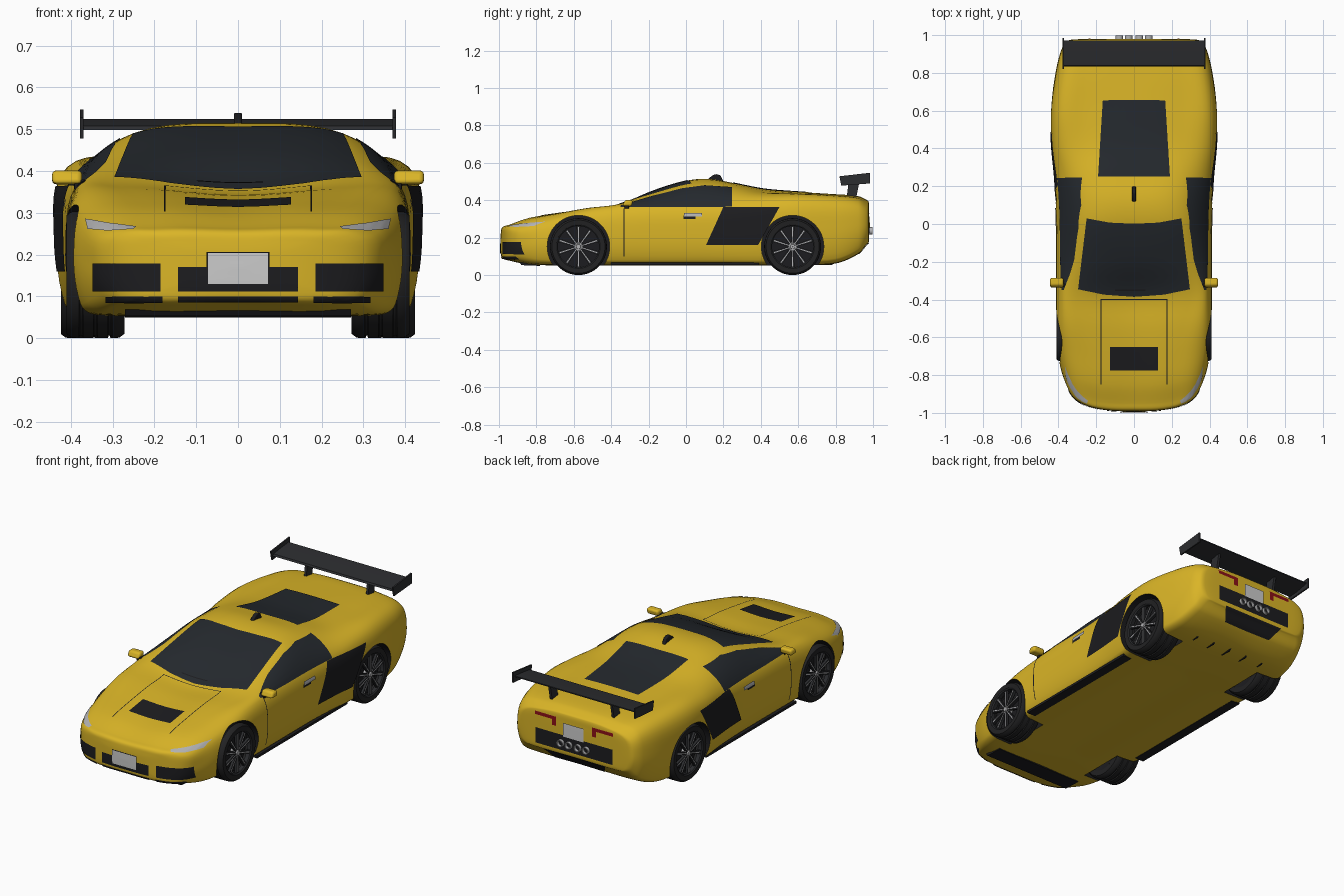
import bpy, bmesh, math
from mathutils import Vector as V
from mathutils.bvhtree import BVHTree
from mathutils.geometry import interpolate_bezier

if "Cube" in bpy.data.objects:
    bpy.data.objects.remove(bpy.data.objects["Cube"])


def mat(name, r, g, b):
    m = bpy.data.materials.new(name)
    m.diffuse_color = (r, g, b, 1)
    m.use_nodes = True
    m.node_tree.nodes["Principled BSDF"].inputs["Base Color"].default_value = m.diffuse_color
    return m


YELLOW = mat("yellow_paint", .70, .46, .02)
GLASS = mat("dark_glass", .018, .022, .027)
BLACK = mat("black_trim", .012, .012, .014)
CARBON = mat("wing_black", .025, .026, .029)
RUBBER = mat("rubber", .016, .016, .017)
SILVER = mat("silver", .45, .45, .46)
PLATE = mat("plate_grey", .6, .6, .6)
RED = mat("red_lens", .25, .005, .008)


def obj(name, verts, faces, m, mirror=False, bevel=0, recalc=True):
    me = bpy.data.meshes.new(name)
    me.from_pydata([tuple(v) for v in verts], [], faces)
    if recalc:
        bm = bmesh.new()
        bm.from_mesh(me)
        bmesh.ops.recalc_face_normals(bm, faces=bm.faces)
        bm.to_mesh(me)
        bm.free()
    me.materials.append(m)
    o = bpy.data.objects.new(name, me)
    bpy.context.collection.objects.link(o)
    if bevel:
        b = o.modifiers.new("bevel", 'BEVEL')
        b.width, b.segments = bevel, 3
    if mirror:
        o.modifiers.new("mirror", 'MIRROR')
    return o


def spline(p, n, closed=False):
    N = len(p)
    at = (lambda i: p[i % N]) if closed else (lambda i: p[max(0, min(N - 1, i))])
    tan = lambda i: (at(i + 1) - at(i - 1)).normalized()
    out = []
    for i in range(N if closed else N - 1):
        a, b = at(i), at(i + 1)
        d = (b - a).length / 3
        out += interpolate_bezier(a, a + tan(i) * d, b - tan(i + 1) * d, b, n + 1)[:-1]
    return out if closed else out + [p[-1]]


def prism(name, pts, x0, x1, m, mirror=False, bevel=0):
    n = len(pts)
    verts = [(x, y, z) for x in (x0, x1) for y, z in pts]
    faces = [tuple(range(n)), tuple(range(n, 2 * n))]
    faces += [(i, (i + 1) % n, n + (i + 1) % n, n + i) for i in range(n)]
    return obj(name, verts, faces, m, mirror, bevel)


def lathe(name, prof, c, m, axis='x', mirror=False, seg=48):
    verts, n = [], len(prof)
    for k in range(seg):
        a = 2 * math.pi * k / seg
        for r, t in prof:
            u, w = c[0] + r * math.cos(a), c[1] + r * math.sin(a)
            verts.append((t, u, w) if axis == 'x' else (u, t, w))
    faces = [(k * n + i, k * n + i + 1, (k + 1) % seg * n + i + 1, (k + 1) % seg * n + i)
             for k in range(seg) for i in range(n - 1)]
    return obj(name, verts, faces, m, mirror)


# Body stations: y, z bottom, max half width and z, shoulder x z, roof edge x z, z top
ST = [(-.95, .08, .345, .17, .33, .25, .2, .268, .265),
      (-.85, .06, .385, .19, .35, .28, .2, .303, .297),
      (-.70, .055, .405, .21, .37, .31, .22, .330, .322),
      (-.55, .055, .413, .22, .38, .338, .25, .353, .340),
      (-.38, .055, .413, .22, .386, .355, .30, .375, .355),
      (-.20, .055, .412, .22, .389, .362, .285, .425, .440),
      (0, .055, .412, .22, .39, .365, .26, .48, .503),
      (.12, .055, .413, .22, .392, .37, .25, .49, .514),
      (.25, .055, .42, .23, .397, .38, .25, .475, .492),
      (.42, .055, .436, .25, .407, .40, .24, .447, .46),
      (.60, .055, .44, .25, .407, .41, .25, .435, .445),
      (.80, .065, .415, .26, .382, .40, .24, .427, .432),
      (.92, .115, .385, .27, .352, .385, .22, .415, .422),
      (.965, .165, .358, .27, .33, .36, .2, .395, .402)]


def station(s):
    y, zb, wm, zm, ws, zs, wr, zr, zt = s
    half = [(0, zb), (.84 * wm, zb), (.95 * wm, zb + .025), (wm, zm), (ws, zs), (wr, zr), (0, zt)]
    return [V((x, y, z)) for x, z in half + [(-x, z) for x, z in half[5:0:-1]]]


def cap(ring, s, y, zc):
    return [V((p.x * s, y, zc + (p.z - zc) * s)) for p in ring]


rings = [station(s) for s in ST]
F, R = rings[0], rings[-1]
rings = ([cap(F, s, y, .17) for s, y in ((.05, -.992), (.6, -.99), (.88, -.982))] + rings +
         [cap(R, s, y, .28) for s, y in ((.92, .976), (.6, .979), (.05, .98))])
rails = [spline(list(r), 5) for r in zip(*rings)]
loops = [spline(list(r), 6, True) for r in zip(*rails)]
n = len(loops[0])
# nose is bowed in plan
verts = [V((p.x, p.y + 1.7 * abs(p.x) ** 3 * max(0, min(1, (-.5 - p.y) / .45)), p.z))
         for l in loops for p in l]
faces = [(i * n + j, i * n + (j + 1) % n, (i + 1) * n + (j + 1) % n, (i + 1) * n + j)
         for i in range(len(loops) - 1) for j in range(n)]
faces += [tuple(range(n)), tuple(range(len(verts) - n, len(verts)))]
body = obj("body", verts, faces, YELLOW)
bvh = BVHTree.FromPolygons(verts, faces)

# Wheel wells
WY, WZ = (-.575, .57), .152
for wy in WY:
    for sx in (1, -1):
        prof = [(.0001, .255 * sx), (.167, .255 * sx), (.167, .5 * sx), (.0001, .5 * sx)]
        cut = lathe("well_cutter", prof, (wy, WZ), BLACK)
        bm = bmesh.new()
        bm.from_mesh(cut.data)
        bmesh.ops.remove_doubles(bm, verts=bm.verts, dist=.001)
        bmesh.ops.recalc_face_normals(bm, faces=bm.faces)
        bm.to_mesh(cut.data)
        bm.free()
        b = body.modifiers.new("well", 'BOOLEAN')
        b.operation, b.solver, b.object = 'DIFFERENCE', 'EXACT', cut
        b.material_mode = 'TRANSFER'
        bpy.context.view_layer.objects.active = body
        bpy.ops.object.modifier_apply(modifier=b.name)
        bpy.data.objects.remove(cut)


# Panels laid on the body by projecting a strip between two edges
CAST = {'x': lambda a, b: (V((2, a, b)), V((-1, 0, 0))), 'z': lambda a, b: (V((a, b, 2)), V((0, 0, -1))),
        'front': lambda a, b: (V((a, -2, b)), V((0, 1, 0))), 'rear': lambda a, b: (V((a, 2, b)), V((0, -1, 0)))}


def sample(pts, t):
    f = t * (len(pts) - 1)
    i = min(int(f), len(pts) - 2)
    return V(pts[i]).lerp(V(pts[i + 1]), f - i)


def panel(name, A, B, side, m, mirror=False, lift=.003, nu=24, nv=12):
    verts = []
    for i in range(nu + 1):
        a, b = sample(A, i / nu), sample(B, i / nu)
        for j in range(nv + 1):
            o, d = CAST[side](*a.lerp(b, j / nv))
            p, nor, _, _ = bvh.ray_cast(o, d)
            if p is None:
                p, nor, _, _ = bvh.find_nearest(o + d * 1.1)
            verts.append(p + (nor if nor.dot(d) < 0 else -nor) * lift)
    w = nv + 1
    faces = [(i * w + j, i * w + j + 1, (i + 1) * w + j + 1, (i + 1) * w + j)
             for i in range(nu) for j in range(nv)]
    ob = obj(name, verts, faces, m, mirror, recalc=False)
    if sum(f.normal.dot(d) for f in ob.data.polygons) > 0:
        ob.data.flip_normals()
    return ob


def rect(name, a0, a1, b0, b1, side, m, mirror=False, **k):
    return panel(name, [(a0, b0), (a1, b0)], [(a0, b1), (a1, b1)], side, m, mirror, **k)


# Glass
panel("windscreen", [(-.296, -.345), (-.16, -.373), (0, -.385), (.16, -.373), (.296, -.345)],
      [(-.25, .03), (-.13, .008), (0, .002), (.13, .008), (.25, .03)], 'z', GLASS)
panel("side_window", [(-.35, .37), (-.19, .418), (-.02, .462), (.1, .478), (.245, .468)],
      [(-.35, .362), (.245, .364)], 'x', GLASS, True)
panel("rear_window", [(-.19, .25), (.19, .25)], [(-.165, .655), (.165, .655)], 'z', GLASS)
rect("wiper", -.1, .06, -.352, -.346, 'z', BLACK, lift=.006)
# Bonnet and doors
rect("bonnet_vent", -.127, .127, -.775, -.65, 'z', BLACK)
rect("bonnet_seam_side", .173, .177, -.85, -.4, 'z', BLACK, True, lift=.0015)
rect("bonnet_seam_back", -.177, .177, -.402, -.398, 'z', BLACK, lift=.0015)
rect("door_seam", -.333, -.328, .10, .355, 'x', BLACK, True, lift=.0015)
panel("side_intake", [(.107, .16), (.2, .363)], [(.385, .16), (.5, .363)], 'x', BLACK, True, lift=.004)
rect("door_handle", -.01, .085, .312, .33, 'x', SILVER, True, lift=.008)
rect("door_handle_recess", -.014, .05, .3, .318, 'x', BLACK, True, lift=.004)
# Nose
rect("centre_grille", -.143, .143, .112, .17, 'front', BLACK)
rect("corner_intake", .185, .345, .112, .178, 'front', BLACK, True)
rect("fog_slot", .18, .315, .086, .1, 'front', BLACK, True)
rect("lower_grille", -.143, .143, .088, .1, 'front', BLACK)
panel("headlight", [(.243, .265), (.31, .274), (.364, .284)],
      [(.25, .259), (.31, .255), (.358, .26)], 'front', SILVER, True)
rect("front_plate", -.072, .072, .13, .203, 'front', PLATE, lift=.008)
rect("front_plate_frame", -.075, .075, .127, .206, 'front', BLACK, lift=.006)
# Tail
rect("tail_light_bar", .11, .24, .352, .37, 'rear', RED, True)
rect("tail_light_drop", .11, .135, .32, .352, 'rear', RED, True)
rect("exhaust_panel", -.235, .235, .195, .28, 'rear', BLACK)
panel("diffuser_panel", [(-.19, .175), (.19, .175)], [(-.15, .115), (.15, .115)], 'rear', BLACK)
rect("rear_plate", -.063, .063, .275, .35, 'rear', PLATE, lift=.007)
for x in (-.078, -.028, .028, .078):
    lathe("exhaust_pipe", [(.015, .97), (.015, .998), (.02, .998), (.02, .97)],
          (x, .236), SILVER, 'y', seg=20)
for x in (-.22, -.11, 0, .11, .22):
    prism("diffuser_fin", [(.72, .056), (.78, .054), (.81, .075), (.72, .075)], x - .004, x + .004, BLACK)
prism("sill_trim", [(-.4, .053), (.39, .053), (.39, .066), (-.4, .066)], .345, .398, BLACK, True)
prism("front_splitter", [(-.88, .053), (-.78, .049), (-.78, .066), (-.89, .068)], -.27, .27, BLACK)

# Mirrors and roof fin
prism("door_mirror", [(-.34, .37), (-.29, .367), (-.284, .4), (-.325, .402)], .373, .445, YELLOW, True, .011)
prism("mirror_arm", [(-.33, .355), (-.305, .355), (-.305, .38), (-.33, .38)], .365, .392, BLACK, True, .003)
prism("roof_fin", [(.11, .508), (.145, .535), (.165, .54), (.185, .532), (.2, .5)], -.01, .01, BLACK, False, .005)

# Rear wing
prism("wing_blade", [(.835, .498), (.89, .502), (.972, .518), (.972, .524), (.89, .516), (.84, .508)],
      -.372, .372, CARBON)
prism("wing_end_plate", [(.82, .528), (.985, .547), (.985, .49), (.83, .478)], .37, .378, CARBON, True)
prism("wing_strut", [(.86, .42), (.91, .415), (.93, .512), (.87, .502)], .183, .197, CARBON, True)

# Wheels
for wy, xo, tag in ((WY[0], .41, "front"), (WY[1], .424, "rear")):
    c, xi = (wy, WZ), .272
    prof = [(.114, xi), (.142, xi), (.151, xi + .012)]
    for k in range(1, 4):
        g = xi + k * (xo - xi) / 4
        prof += [(.152, g - .005), (.146, g - .003), (.146, g + .003), (.152, g + .005)]
    prof += [(.151, xo - .012), (.142, xo), (.118, xo - .002), (.112, xo - .01)]
    lathe(tag + "_tyre", prof, c, RUBBER, mirror=True, seg=64)
    lathe(tag + "_rim", [(.001, xi + .01), (.114, xi), (.113, xo - .04), (.001, xo - .04)], c, BLACK, mirror=True)
    lathe(tag + "_rim_lip", [(.113, xo - .03), (.11, xo - .006), (.116, xo - .001), (.12, xo - .003)],
          c, CARBON, mirror=True)
    lathe(tag + "_brake_disc", [(.03, xo - .036), (.085, xo - .036)], c, BLACK, mirror=True)
    lathe(tag + "_hub", [(.001, xo - .004), (.012, xo - .004), (.014, xo - .012), (.026, xo - .012), (.026, xo - .04)],
          c, SILVER, mirror=True, seg=20)
    for nm, m, w0, w1, r1, top in (("_spokes", CARBON, .006, .01, .113, .008), ("_spoke_strips", SILVER, .0015, .0025, .105, .0065)):
        vs, fs = [], []
        for k in range(10):
            a = k * math.pi / 5 + math.pi / 10
            u, t = V((0, math.cos(a), math.sin(a))), V((0, -math.sin(a), math.cos(a)))
            for x in (xo - .022, xo - top):
                vs += [V((x, wy, WZ)) + u * r + t * w for r, w in ((.018, -w0), (r1, -w1), (r1, w1), (.018, w0))]
            q = k * 8
            fs += [tuple(q + i for i in f) for f in ((0, 1, 2, 3), (4, 5, 6, 7), (0, 1, 5, 4), (1, 2, 6, 5), (2, 3, 7, 6), (3, 0, 4, 7))]
        obj(tag + nm, vs, fs, m, True)

# Smooth shading
for o in bpy.data.objects:
    o.select_set(o.type == 'MESH')
bpy.context.view_layer.objects.active = body
bpy.ops.object.shade_smooth_by_angle(angle=math.radians(35))
